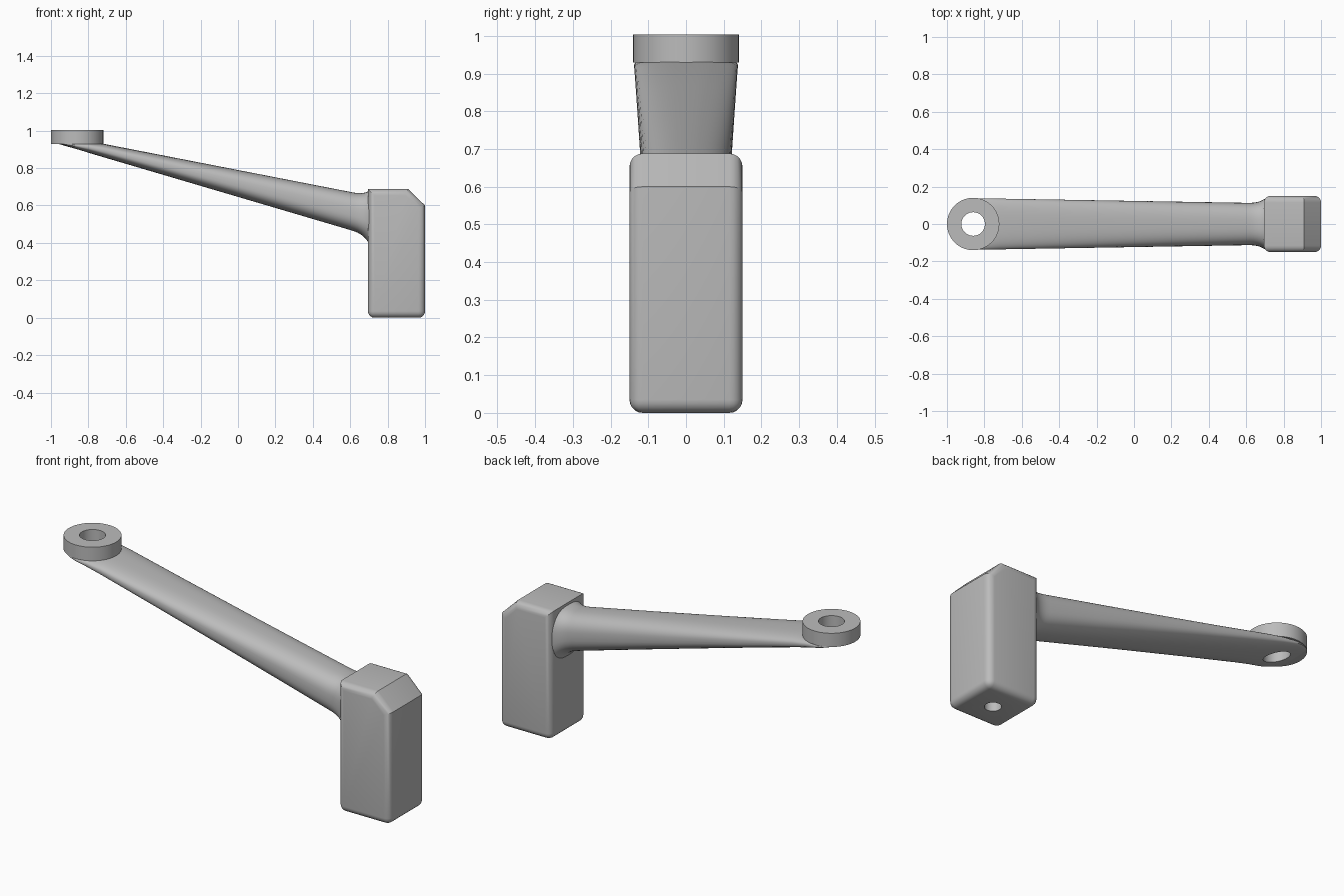
import bpy, bmesh, math

if "Cube" in bpy.data.objects:
    bpy.data.objects.remove(bpy.data.objects["Cube"], do_unlink=True)

grey = bpy.data.materials.new("light_grey")
grey.use_nodes = True
COLOUR = (0.5, 0.5, 0.5, 1)
grey.diffuse_color = COLOUR
grey.node_tree.nodes["Principled BSDF"].inputs["Base Color"].default_value = COLOUR

EYE_X, EYE_R, HOLE_R = -0.86, 0.14, 0.063
BLOCK_X = 0.695


def make_object(name, bm):
    bmesh.ops.recalc_face_normals(bm, faces=bm.faces[:])
    mesh = bpy.data.meshes.new(name)
    bm.to_mesh(mesh)
    bm.free()
    mesh.materials.append(grey)
    obj = bpy.data.objects.new(name, mesh)
    bpy.context.collection.objects.link(obj)
    return obj


def cylinder(name, x, radius, z0, z1, sides=64):
    bm = bmesh.new()
    bmesh.ops.create_cone(bm, cap_ends=True, segments=sides, radius1=radius,
                          radius2=radius, depth=z1 - z0)
    bmesh.ops.translate(bm, verts=bm.verts[:], vec=(x, 0, (z0 + z1) / 2))
    return make_object(name, bm)


def select_only(obj):
    bpy.ops.object.select_all(action="DESELECT")
    obj.select_set(True)
    bpy.context.view_layer.objects.active = obj


def cut(obj, cutter):
    mod = obj.modifiers.new("hole", "BOOLEAN")
    mod.operation = "DIFFERENCE"
    mod.solver = "EXACT"
    mod.object = cutter
    select_only(obj)
    bpy.ops.object.modifier_apply(modifier=mod.name)


def smooth(obj, degrees=30):
    select_only(obj)
    bpy.ops.object.shade_smooth_by_angle(angle=math.radians(degrees))


# Mounting block: side profile with a chamfered top corner, other edges rounded
bm = bmesh.new()
profile = [(BLOCK_X, 0), (1, 0), (1, 0.6), (0.91, 0.688), (BLOCK_X, 0.688)]
face = bm.faces.new([bm.verts.new((x, -0.15, z)) for x, z in profile])
side = bmesh.ops.extrude_face_region(bm, geom=[face])
bmesh.ops.translate(bm, vec=(0, 0.3, 0),
                    verts=[v for v in side["geom"] if isinstance(v, bmesh.types.BMVert)])
bmesh.ops.recalc_face_normals(bm, faces=bm.faces[:])
rounded = [e for e in bm.edges
           if e.calc_face_angle() > math.radians(60)
           and not (abs(e.verts[0].co.y - e.verts[1].co.y) > 0.1 and e.verts[0].co.z > 0.5)]
bmesh.ops.bevel(bm, geom=rounded, offset=0.035, segments=5, profile=0.5, affect="EDGES")
block = make_object("mounting_block", bm)

# Tapered arm: rounded sections lofted from the eye to the block, flared at the root
bm = bmesh.new()
stations = [EYE_X - 0.138 * math.cos(math.pi / 2 * i / 12) for i in range(13)]
stations += [-0.8, -0.72, -0.4, 0, 0.3, 0.6]
stations += [0.62, 0.64, 0.66, 0.675, 0.687, 0.695, 0.72]
SIDES = 48
rings = []
for x in stations:
    flare = 0.035 * max(0, (min(x, BLOCK_X) - 0.6) / 0.095) ** 3
    top = min(0.94, 0.93 - 0.195 * (x + 0.72)) + flare * 0.6
    bottom = 0.882 - 0.295 * (x + 0.8) - flare
    half = 0.138 - 0.017 * (x - EYE_X) + flare * 0.6
    if x < EYE_X:
        half = math.sqrt(max(0.138 ** 2 - (x - EYE_X) ** 2, 0.0001))
    ring = []
    for k in range(SIDES):
        a = 2 * math.pi * k / SIDES
        c, s = math.cos(a), math.sin(a)
        y = half * math.copysign(abs(c) ** 0.75, c)
        z = (top + bottom) / 2 + (top - bottom) / 2 * math.copysign(abs(s) ** 0.75, s)
        ring.append(bm.verts.new((x, y, z)))
    rings.append(ring)
for r0, r1 in zip(rings, rings[1:]):
    for k in range(SIDES):
        n = (k + 1) % SIDES
        bm.faces.new((r0[k], r0[n], r1[n], r1[k]))
bm.faces.new(rings[0])
bm.faces.new(rings[-1])
arm = make_object("tapered_arm", bm)

# Flat eye at the arm tip
eye = cylinder("arm_eye", EYE_X, EYE_R, 0.93, 1.003)

# Through hole in the eye, blind hole in the underside of the block
eye_cutter = cylinder("eye_cutter", EYE_X, HOLE_R, 0.6, 1.2)
block_cutter = cylinder("block_cutter", 0.85, 0.04, -0.1, 0.4, 32)
cut(eye, eye_cutter)
cut(arm, eye_cutter)
cut(block, block_cutter)
for cutter in (eye_cutter, block_cutter):
    bpy.data.objects.remove(cutter, do_unlink=True)

for part in (block, arm, eye):
    smooth(part)
